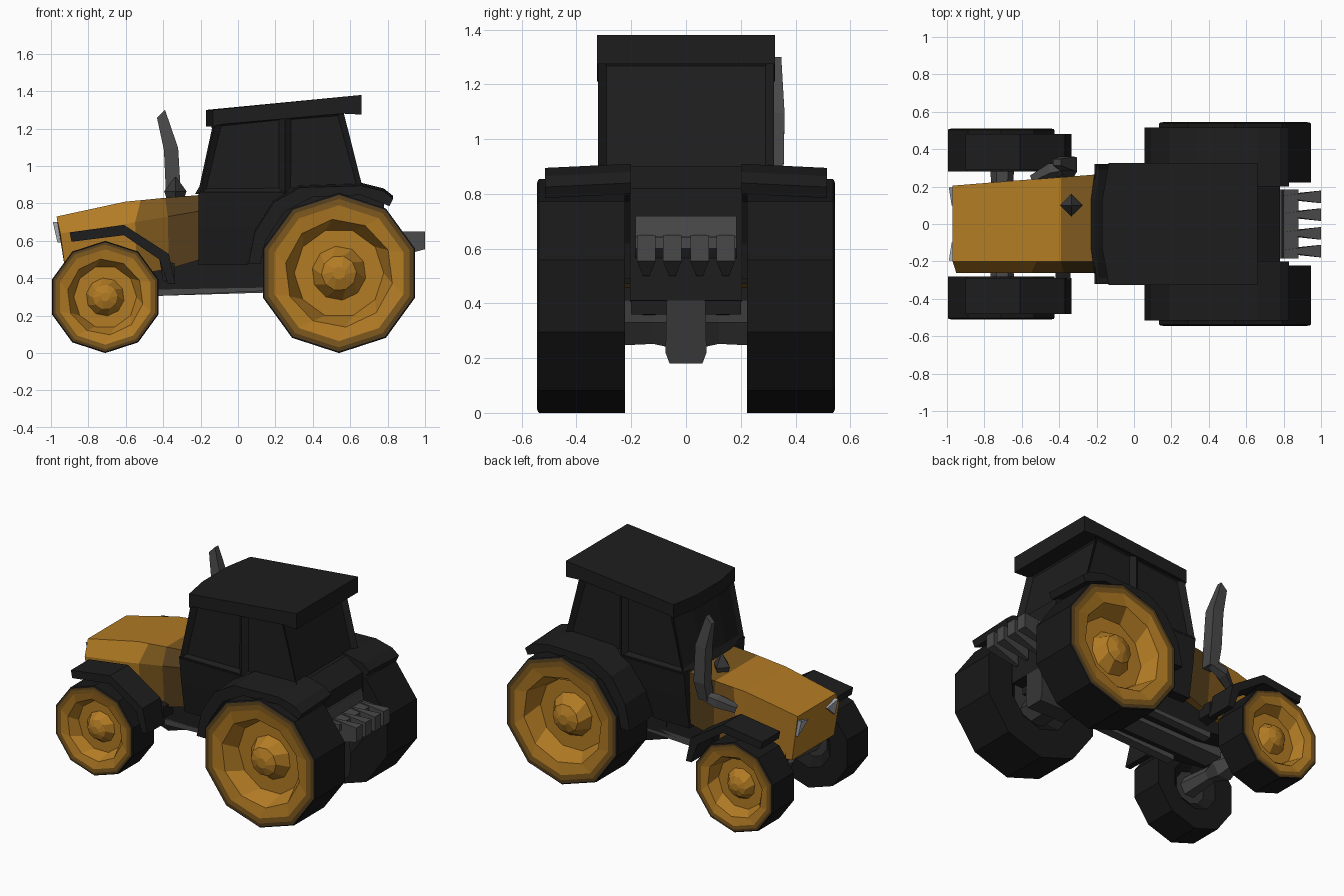
import bpy, bmesh, math
from mathutils import Vector

if "Cube" in bpy.data.objects:
    bpy.data.objects.remove(bpy.data.objects["Cube"])


def mat(name, r, g, b):
    m = bpy.data.materials.new(name)
    m.diffuse_color = (r, g, b, 1)
    m.use_nodes = True
    m.node_tree.nodes["Principled BSDF"].inputs["Base Color"].default_value = m.diffuse_color
    return m


BLACK = mat("black", 0.0125, 0.0125, 0.0125)
TYRE = mat("tyre_black", 0.0095, 0.0095, 0.0095)
GREY = mat("mid_grey", 0.066, 0.066, 0.068)
DARK = mat("dark_grey", 0.038, 0.038, 0.039)
ORANGE = mat("orange", 0.45, 0.20, 0.018)
MID = mat("mid_brown", 0.21, 0.10, 0.013)
BROWN = mat("dark_brown", 0.095, 0.05, 0.012)
LAMP = mat("lamp_grey", 0.36, 0.38, 0.42)


def finish(name, bm, *mats):
    bmesh.ops.recalc_face_normals(bm, faces=bm.faces)
    me = bpy.data.meshes.new(name)
    bm.to_mesh(me)
    bm.free()
    for m in mats:
        me.materials.append(m)
    ob = bpy.data.objects.new(name, me)
    bpy.context.collection.objects.link(ob)
    return ob


def loft(sections):
    """Join equal-length loops of points with quads and cap both ends."""
    bm = bmesh.new()
    loops = [[bm.verts.new(p) for p in s] for s in sections]
    n = len(loops[0])
    for a, b in zip(loops, loops[1:]):
        for i in range(n):
            j = (i + 1) % n
            bm.faces.new((a[i], a[j], b[j], b[i]))
    bm.faces.new(loops[0])
    bm.faces.new(loops[-1])
    return bm


def prism(name, profile, y0, y1, m, drop=0.0):
    """Extrude an (x, z) profile from y0 to y1."""
    return finish(name, loft([[(x, y0, z) for x, z in profile],
                              [(x, y1, z - drop) for x, z in profile]]), m)


def tube(name, path, radii, m, sides=5):
    secs = []
    for i, (p, r) in enumerate(zip(path, radii)):
        d = Vector(path[min(i + 1, len(path) - 1)]) - Vector(path[max(i - 1, 0)])
        q = d.to_track_quat('Z', 'Y')
        secs.append([Vector(p) + q @ Vector((r * math.cos(k * math.tau / sides),
                     r * math.sin(k * math.tau / sides), 0)) for k in range(sides)])
    return finish(name, loft(secs), m)


def wheel(name, cx, r, rings, side):
    """Rings: radius factor, y, twist in steps, material of the band before it."""
    n = 10
    secs = []
    for f, y, tw, _ in rings:
        secs.append([(cx + f * r * math.sin((k + tw) * math.tau / n), side * y,
                      r - f * r * math.cos((k + tw) * math.tau / n)) for k in range(n)])
    bm = loft(secs)
    bm.faces.ensure_lookup_table()
    for i in range(len(rings) - 1):
        for f in bm.faces[i * n:(i + 1) * n]:
            f.material_index = rings[i + 1][3]
    bm.faces[-2].material_index = 1
    bm.faces[-1].material_index = 2
    return finish(name, bm, TYRE, DARK, ORANGE, MID, BROWN)


def rings(y0, y1, d):
    return [(0.15, y0 + 0.6 * d, 0, 1), (0.36, y0 + 0.6 * d, 0, 1), (0.55, y0, 0, 0),
            (1.0, y0, 0, 0), (1.0, y1 - 0.008, 0, 0), (0.98, y1 - 0.002, 0, 0),
            (0.93, y1, 0, 4), (0.85, y1, 0, 3), (0.68, y1 - 0.012, 0.2, 2),
            (0.56, y1 - d, 0.5, 2), (0.34, y1 - d, 0.2, 2), (0.22, y1 - 0.35 * d, 0.6, 2),
            (0.08, y1 - 0.15 * d, 0.2, 2)]


# Wheels, fenders and lamps on both sides
for side, tag in ((-1, "right"), (1, "left")):
    wheel("rear_wheel_" + tag, 0.54, 0.427, rings(0.222, 0.545, 0.12), side)
    wheel("front_wheel_" + tag, -0.71, 0.30, rings(0.28, 0.51, 0.08), side)
    prism("front_fender_" + tag,
          [(-0.9, 0.645), (-0.61, 0.685), (-0.37, 0.53), (-0.335, 0.37),
           (-0.375, 0.37), (-0.42, 0.50), (-0.61, 0.63), (-0.89, 0.595)],
          side * 0.29, side * 0.48, BLACK)
    prism("rear_fender_" + tag,
          [(0.055, 0.49), (0.09, 0.66), (0.19, 0.82), (0.33, 0.90), (0.66, 0.91), (0.78, 0.88),
           (0.83, 0.84), (0.81, 0.80), (0.66, 0.86), (0.40, 0.85), (0.25, 0.77), (0.15, 0.62),
           (0.12, 0.49)], side * 0.2, side * 0.515, BLACK, 0.015)
    # Fender brace joining the bonnet
    prism("fender_brace_" + tag, [(-0.42, 0.5), (-0.34, 0.48), (-0.34, 0.40), (-0.40, 0.38)],
          side * 0.15, side * 0.30, BLACK)
    # Headlamp wedge
    a, b = side * 0.10, side * 0.195
    finish("headlamp_" + tag, loft([[(-0.975, a, 0.67), (-0.99, b, 0.70), (-0.965, b, 0.59)],
                                    [(-0.93, a, 0.67), (-0.93, b, 0.70), (-0.93, b, 0.59)]]), LAMP)

# Bonnet: x top, x shoulder, x bottom, z top, z shoulder, z bottom, left half width
bm = loft([[(xb, yl - 0.01, zb), (xt, yl, zt), (xt, -0.2, zt), (xm, -0.262, zm), (xb, -0.25, zb)]
           for xt, xm, xb, zt, zm, zb, yl in (
               (-0.97, -0.95, -0.92, 0.73, 0.64, 0.42, 0.205),
               (-0.60, -0.60, -0.60, 0.81, 0.69, 0.42, 0.235),
               (-0.52, -0.55, -0.54, 0.817, 0.70, 0.42, 0.24),
               (-0.39, -0.375, -0.37, 0.83, 0.73, 0.45, 0.25),
               (-0.20, -0.20, -0.20, 0.845, 0.76, 0.50, 0.265))])
bm.normal_update()
for f in bm.faces:
    x, up = f.calc_center_median().x, abs(f.normal.z) > 0.8
    if x > -0.39:
        f.material_index = 1 if up else 2
    elif x > -0.54 and not up:
        f.material_index = 1
finish("bonnet", bm, ORANGE, MID, BROWN)

# Cab upper: leaning frame with bowed front and recessed windows
bm = bmesh.new()
# Outline going round from the front left: x base, x top, y
outline = [(-0.205, -0.12, -0.322), (0.25, 0.25, -0.322), (0.675, 0.56, -0.322),
           (0.675, 0.56, 0.322), (0.25, 0.25, 0.322), (-0.205, -0.12, 0.322),
           (-0.23, -0.145, 0.13), (-0.23, -0.145, -0.13)]
low = [bm.verts.new((xb, y, 0.85)) for xb, xt, y in outline]
top = [bm.verts.new((xt, y, 1.245 + 0.085 * (xt + 0.15))) for xb, xt, y in outline]
walls = [bm.faces.new((low[i], low[(i + 1) % 8], top[(i + 1) % 8], top[i])) for i in range(8)]
bm.faces.new(low)
bm.faces.new(top)
bmesh.ops.recalc_face_normals(bm, faces=bm.faces)
bmesh.ops.inset_individual(bm, faces=walls[:5], thickness=0.045, depth=-0.028)
bmesh.ops.inset_region(bm, faces=walls[5:], thickness=0.045, depth=-0.015)
finish("cab_frame", bm, BLACK)

# Roof slab with bowed front edge
finish("roof", loft([[(xf, y, 1.21), (xf + 0.04, y, 1.222), (0.56, y, 1.28), (0.66, y, 1.275),
                      (0.66, y, 1.38), (xf, y, 1.30)]
                     for y, xf in ((-0.325, -0.135), (-0.13, -0.17), (0.13, -0.17), (0.325, -0.135))]), BLACK)

# Lower cab, rear housing and chassis
finish("lower_cab", loft([[(-0.21, -w, z), (x, -w, z), (x, w, z), (-0.21, w, z)]
                          for x, w, z in ((0.05, 0.265, 0.47), (0.12, 0.30, 0.68), (0.25, 0.322, 0.86))]), BLACK)
prism("rear_housing", [(0.0, 0.40), (0.78, 0.41), (0.78, 0.82), (0.66, 0.90), (0.0, 0.88)],
      -0.205, 0.205, BLACK)
prism("chassis", [(-0.88, 0.40), (-0.42, 0.34), (0.70, 0.36), (0.70, 0.5), (-0.88, 0.5)],
      -0.2, 0.2, BLACK)

# Underbody
prism("drive_beam", [(-0.62, 0.30), (0.55, 0.335), (0.55, 0.385), (-0.62, 0.37)], -0.07, 0.07, GREY)
for s in (-1, 1):
    prism("side_rail", [(-0.43, 0.305), (0.2, 0.335), (0.2, 0.375), (-0.43, 0.355)],
          s * 0.14, s * 0.20, GREY)
tube("front_axle", [(-0.705, y, 0.30) for y in (-0.36, -0.12, 0, 0.12, 0.36)],
     [0.07, 0.05, 0.09, 0.05, 0.07], GREY, 6)
tube("rear_axle", [(0.54, y, 0.33) for y in (-0.30, -0.12, 0, 0.12, 0.30)],
     [0.10, 0.09, 0.12, 0.09, 0.10], DARK, 6)
finish("tow_block", loft([[(0.5, -w, z), (0.78, -w, z), (0.78, w, z), (0.5, w, z)]
                          for w, z in ((0.06, 0.18), (0.075, 0.22), (0.07, 0.42))]), DARK)

# Rear linkage: stepped plate and four widening prongs
prism("linkage_plate", [(0.76, 0.56), (0.88, 0.60), (0.88, 0.643), (0.80, 0.645), (0.79, 0.72), (0.76, 0.72)],
      -0.185, 0.185, GREY)
for y in (-0.145, -0.05, 0.05, 0.145):
    finish("linkage_prong", loft([
        [(0.79, y - 0.012, 0.50), (0.79, y + 0.012, 0.50), (0.79, y + 0.004, 0.652), (0.79, y - 0.004, 0.652)],
        [(1.0, y - 0.034, 0.555), (1.0, y + 0.034, 0.555), (1.0, y + 0.034, 0.65), (1.0, y - 0.034, 0.65)]]), GREY)

# Exhaust stack with slanted tip, elbow and air cap
finish("exhaust_stack", loft([[(x0, yc - w, z0), (x1, yc - w, z1), (x1, yc + w, z1), (x0, yc + w, z0)]
                              for x0, z0, x1, z1, yc, w in (
                                  (-0.433, 1.257, -0.39, 1.30, 0.33, 0.018),
                                  (-0.396, 1.085, -0.32, 1.096, 0.322, 0.038),
                                  (-0.385, 0.845, -0.305, 0.845, 0.318, 0.038),
                                  (-0.385, 0.72, -0.32, 0.72, 0.29, 0.035))]), GREY)
tube("exhaust_elbow", [(-0.34, 0.30, 0.74), (-0.44, 0.29, 0.72), (-0.54, 0.24, 0.68)],
     [0.03, 0.045, 0.03], GREY)
tube("air_cap", [(-0.335, 0.10, 0.82), (-0.335, 0.10, 0.865), (-0.335, 0.10, 0.94)],
     [0.045, 0.06, 0.005], DARK, 4)
